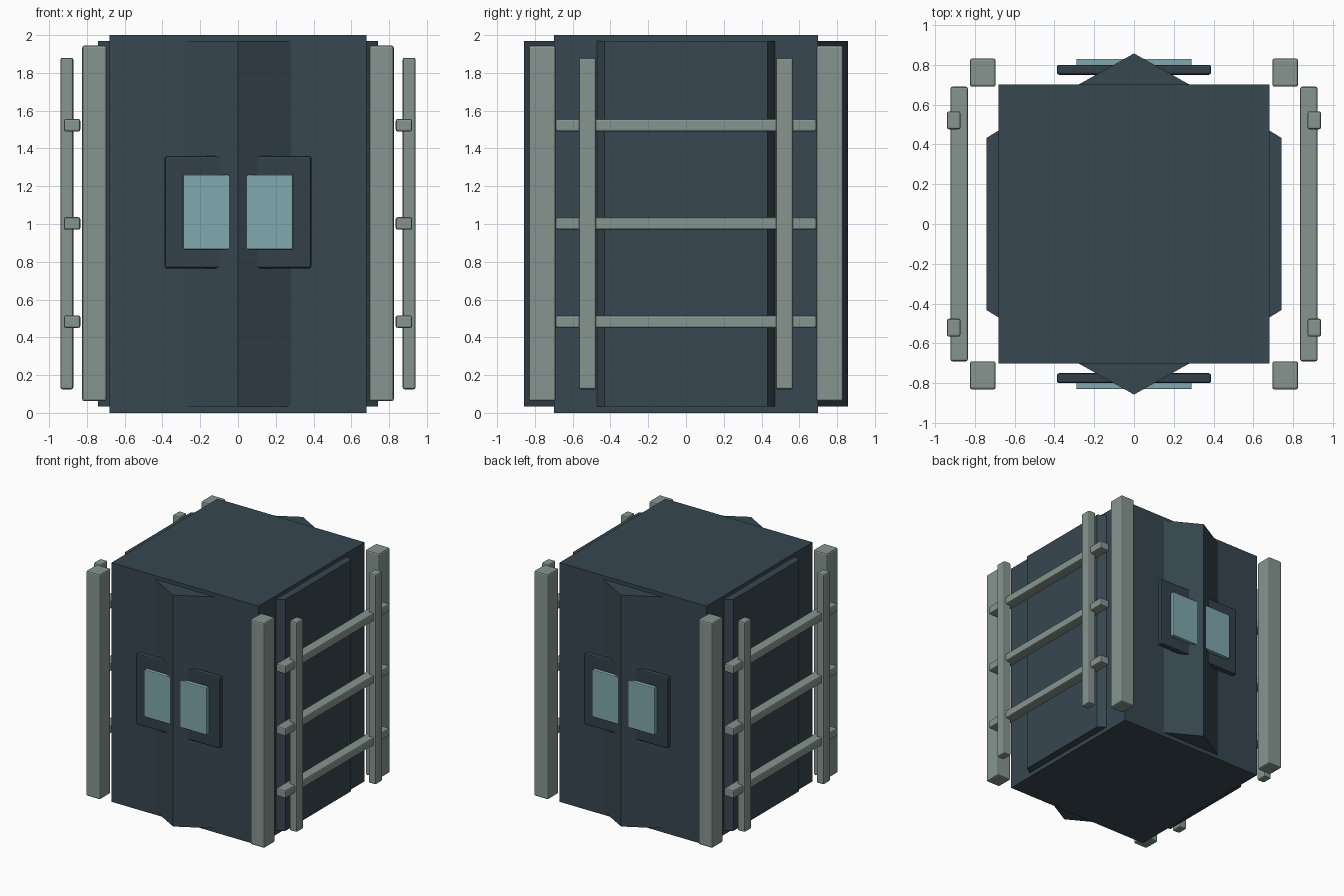
import bpy, bmesh

if "Cube" in bpy.data.objects:
    bpy.data.objects.remove(bpy.data.objects["Cube"])


def srgb(r, g, b):
    def lin(c):
        c /= 255
        return c / 12.92 if c <= 0.04045 else ((c + 0.055) / 1.055) ** 2.4
    return (lin(r), lin(g), lin(b), 1)


def material(name, rgb):
    m = bpy.data.materials.new(name)
    m.diffuse_color = srgb(*rgb)
    m.use_nodes = True
    m.node_tree.nodes["Principled BSDF"].inputs["Base Color"].default_value = m.diffuse_color
    return m


SLATE = material("dark slate", (55, 71, 80))
FRAME = material("window frame slate", (50, 64, 73))
GLASS = material("pale teal glass", (128, 168, 174))
METAL = material("grey green metal", (134, 149, 144))


def finish(name, bm, mat, bevel=0):
    bmesh.ops.recalc_face_normals(bm, faces=bm.faces)
    me = bpy.data.meshes.new(name)
    bm.to_mesh(me)
    bm.free()
    me.materials.append(mat)
    ob = bpy.data.objects.new(name, me)
    bpy.context.collection.objects.link(ob)
    if bevel:
        mod = ob.modifiers.new("soft edges", 'BEVEL')
        mod.width = bevel
        mod.segments = 2
    return ob


def box(name, x, y, z, mat, bevel=0):
    """Box from (min, max) ranges on each axis."""
    bm = bmesh.new()
    bmesh.ops.create_cube(bm, size=1)
    for v in bm.verts:
        v.co = [r[0] if c < 0 else r[1] for c, r in zip(v.co, (x, y, z))]
    return finish(name, bm, mat, bevel)


def prism(name, outline, z0, z1, mat):
    """Vertical extrusion of a plan outline."""
    bm = bmesh.new()
    face = bm.faces.new([bm.verts.new((x, y, z0)) for x, y in outline])
    ext = bmesh.ops.extrude_face_region(bm, geom=[face])
    for v in ext["geom"]:
        if isinstance(v, bmesh.types.BMVert):
            v.co.z = z1
    return finish(name, bm, mat)


def span(s, a, b):
    """Range a..b mirrored to side s."""
    return tuple(sorted((s * a, s * b)))


# Main body
box("body", (-0.68, 0.68), (-0.70, 0.70), (0, 2), SLATE)

for s, end in ((-1, "front"), (1, "back")):
    # Pointed ridge on each end
    prism(end + "_ridge", [(-0.28, s * 0.69), (-0.28, s * 0.70), (0, s * 0.857),
                           (0.28, s * 0.70), (0.28, s * 0.69)], 0.035, 1.97, SLATE)
    # Window frame and glass split by the ridge
    box(end + "_window_frame", (-0.388, 0.388), span(s, 0.75, 0.80),
        (0.765, 1.36), FRAME, 0.012)
    box(end + "_window_glass", (-0.29, 0.29), span(s, 0.78, 0.83),
        (0.865, 1.26), GLASS, 0.006)

for s, side in ((-1, "left"), (1, "right")):
    # Chamfered side panel
    prism(side + "_panel", [(s * 0.67, -0.47), (s * 0.68, -0.47), (s * 0.742, -0.432),
                            (s * 0.742, 0.432), (s * 0.68, 0.47), (s * 0.67, 0.47)],
          0.035, 1.97, SLATE)
    # Horizontal rungs
    for i, z in enumerate((0.483, 1.003, 1.523)):
        box(f"{side}_rung_{i + 1}", span(s, 0.835, 0.922), (-0.69, 0.69),
            (z - 0.033, z + 0.033), METAL, 0.01)
    for t, end in ((-1, "front"), (1, "back")):
        # Ladder uprights and corner posts
        box(f"{side}_{end}_upright", span(s, 0.872, 0.94), span(t, 0.476, 0.566),
            (0.125, 1.88), METAL, 0.01)
        box(f"{side}_{end}_post", span(s, 0.695, 0.825), span(t, 0.69, 0.832),
            (0.062, 1.945), METAL, 0.012)
